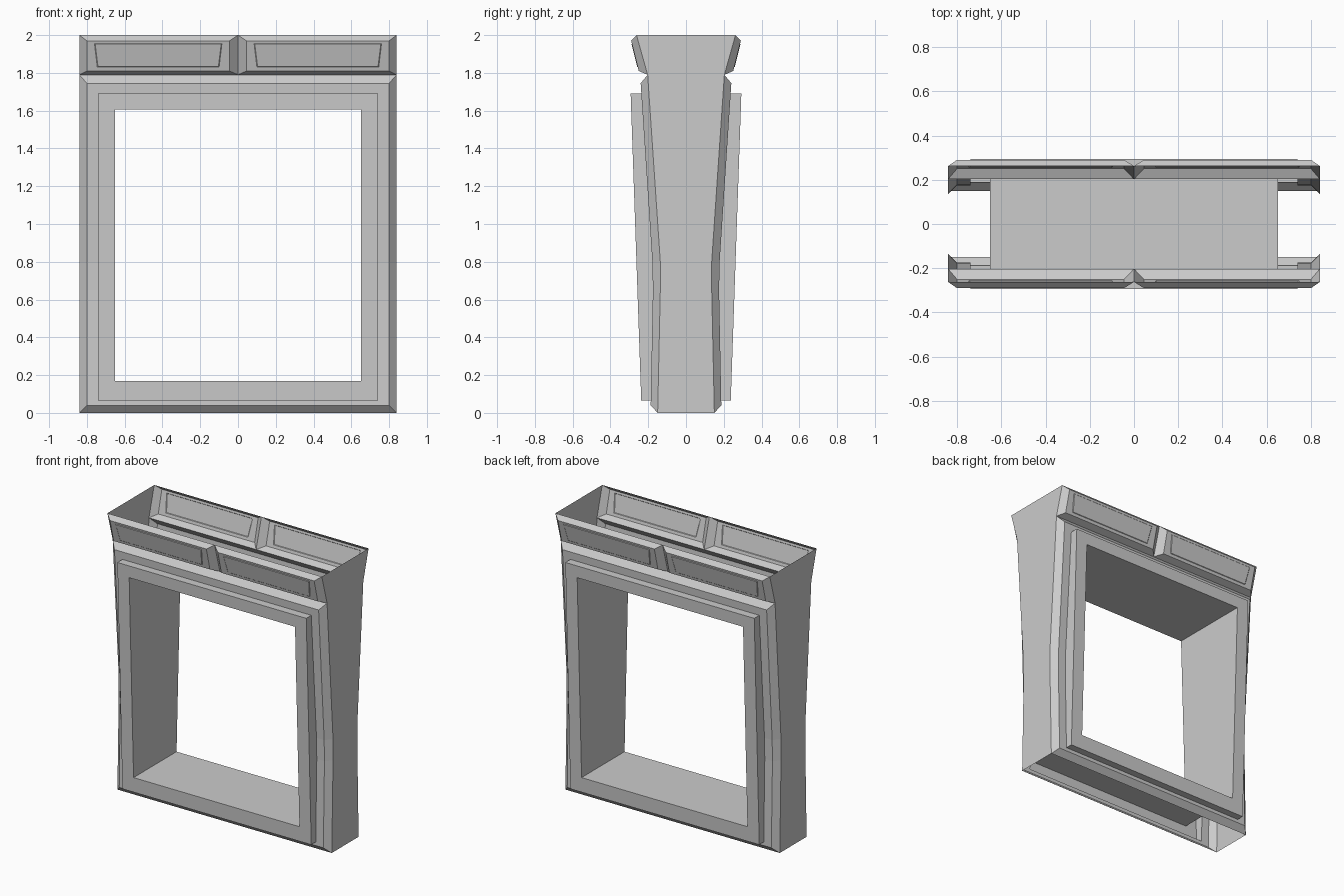
import bpy, bmesh
from mathutils import Matrix

if "Cube" in bpy.data.objects:
    bpy.data.objects.remove(bpy.data.objects["Cube"])


def depth(table, z):
    """Distance from the centre plane at height z, piecewise linear."""
    for (z0, d0), (z1, d1) in zip(table, table[1:]):
        if z <= z1 or (z1, d1) == table[-1]:
            return d0 + (d1 - d0) * (z - z0) / (z1 - z0)


def loop(x0, x1, z0, z1, table, bends=(), taper=0, lift=0):
    """Rectangular loop on the front, anticlockwise, with extra points at bends."""
    pts = [(x0 + taper, z0), (x1 - taper, z0)] + [(x1, z) for z in bends]
    pts += [(x1, z1), (x0, z1)] + [(x0, z) for z in reversed(bends)]
    return [(x, -depth(table, z) - lift, z) for x, z in pts]


def build(name, stacks, cap=False, closed=True, both=True):
    """Skin each stack of loops; optionally turn a copy round to the back."""
    bm = bmesh.new()
    for loops in stacks:
        rows = [[bm.verts.new(p) for p in l] for l in loops]
        for a, b in zip(rows, rows[1:]):
            n = len(a)
            for i in range(n if closed else n - 1):
                j = (i + 1) % n
                bm.faces.new((a[i], a[j], b[j], b[i]))
        if cap:
            bm.faces.new(rows[-1])
    if both:
        copy = bmesh.ops.duplicate(bm, geom=bm.verts[:] + bm.edges[:] + bm.faces[:])
        verts = [g for g in copy["geom"] if isinstance(g, bmesh.types.BMVert)]
        bmesh.ops.rotate(bm, verts=verts, matrix=Matrix.Rotation(3.14159265, 3, 'Z'))
    bmesh.ops.remove_doubles(bm, verts=bm.verts, dist=0.0005)
    me = bpy.data.meshes.new(name)
    bm.to_mesh(me)
    bm.free()
    ob = bpy.data.objects.new(name, me)
    bpy.context.collection.objects.link(ob)
    return ob


# Side-view profiles: (height, half depth)
EDGE = [(0, .15), (.65, .136), (.8, .136), (1.79, .203)]
FACE = [(.04, .187), (.65, .175), (.8, .178), (1.745, .24)]
TRIM = [(.065, .237), (1.69, .293)]
HEAD_EDGE = [(1.79, .203), (2, .262)]
HEAD_FACE = [(1.81, .25), (1.97, .29)]
BENDS = (.65, .8)

# Bevelled outer frame, front and back
build("outer_frame", [[
    loop(-.84, .84, 0, 1.79, EDGE, BENDS),
    loop(-.80, .80, .04, 1.745, FACE, BENDS),
    loop(-.74, .74, .065, 1.69, FACE, BENDS)]])

# Raised trim around the opening
build("raised_trim", [[
    loop(-.74, .74, .065, 1.69, FACE, BENDS),
    loop(-.74, .74, .065, 1.69, TRIM, BENDS),
    loop(-.65, .65, .17, 1.605, TRIM, BENDS)]])

# Lining through the opening
front = loop(-.65, .65, .17, 1.605, TRIM, BENDS)
build("opening_lining", [[front, [(x, -y, z) for x, y, z in front]]], both=False)

# Header: two bevelled blocks with a V groove between and shallow panels
cells = []
for x0, x1, i0, i1 in ((-.84, 0, -.80, -.045), (0, .84, .045, .80)):
    cells.append([
        loop(x0, x1, 1.79, 2, HEAD_EDGE),
        loop(i0, i1, 1.81, 1.97, HEAD_FACE),
        loop(i0 + .04, i1 - .04, 1.83, 1.955, HEAD_FACE, taper=.015),
        loop(i0 + .044, i1 - .044, 1.833, 1.952, HEAD_FACE, taper=.015, lift=.003)])
build("header", cells, cap=True)

# Flat side walls, open at top and bottom
profile = EDGE + HEAD_EDGE[1:]
build("side_walls", [[[(.84, -d, z) for z, d in reversed(profile)],
                      [(.84, d, z) for z, d in reversed(profile)]][::-1]], closed=False)
for p in bpy.data.objects["side_walls"].data.polygons:
    if p.normal.x * p.center.x < 0:
        p.flip()
